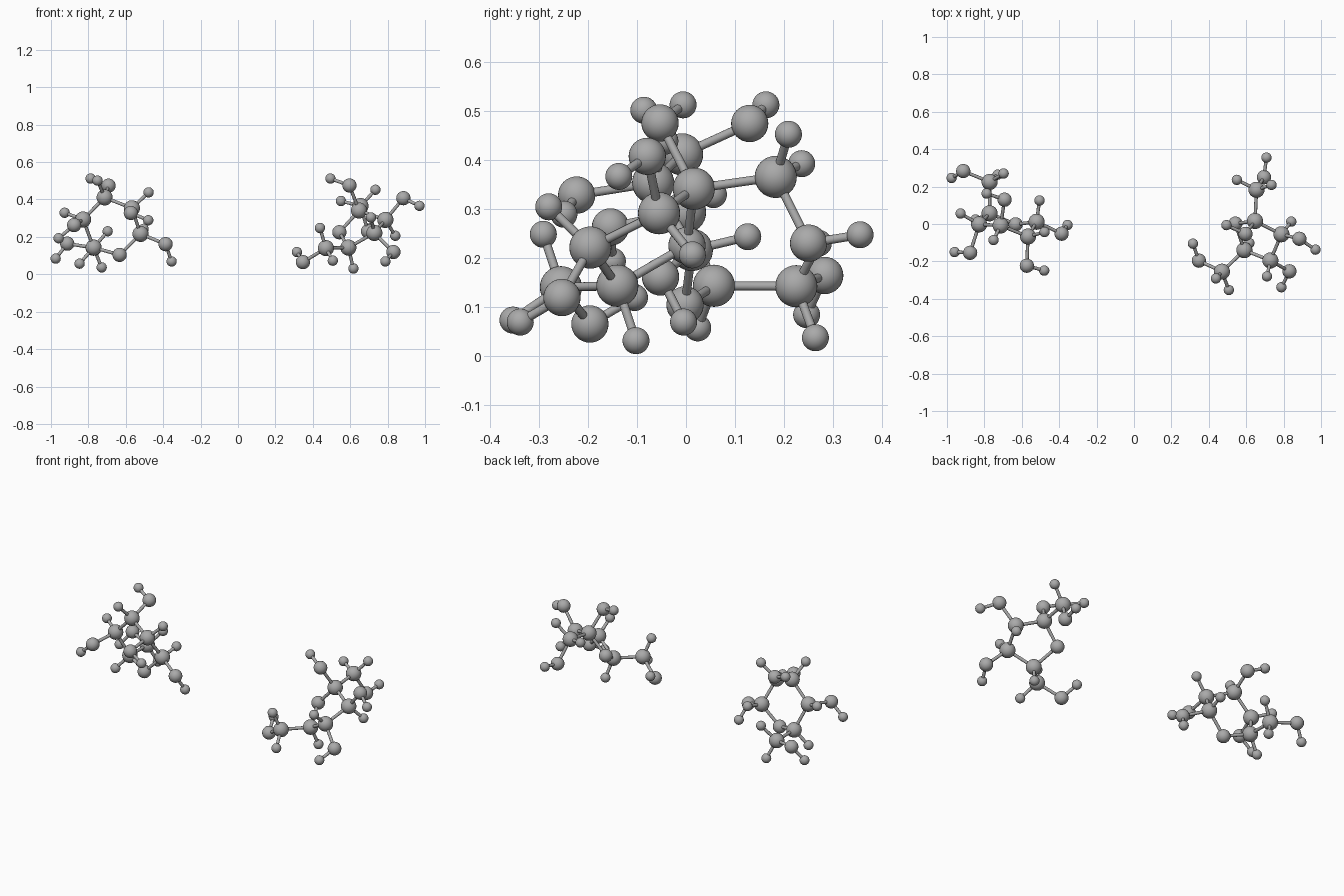
import bpy
from mathutils import Vector

cube = bpy.data.objects.get("Cube")
if cube:
    bpy.data.objects.remove(cube, do_unlink=True)

grey = bpy.data.materials.new("neutral_grey")
grey.use_nodes = True
grey.diffuse_color = (0.4, 0.4, 0.4, 1)
grey.node_tree.nodes["Principled BSDF"].inputs["Base Color"].default_value = grey.diffuse_color

RADIUS = {"carbon": 0.043, "oxygen": 0.038, "hydrogen": 0.0275}
BOND_RADIUS = 0.009


def finish(name):
    obj = bpy.context.object
    obj.name = name
    obj.data.materials.append(grey)
    bpy.ops.object.shade_smooth_by_angle()
    return obj


def add_atom(name, centre):
    element = name.split("_")[-1]
    bpy.ops.mesh.primitive_uv_sphere_add(
        segments=32, ring_count=16, radius=RADIUS[element], location=centre)
    finish(name)


def add_bond(name, start, end):
    axis = end - start
    bpy.ops.mesh.primitive_cylinder_add(
        vertices=16, radius=BOND_RADIUS, depth=axis.length, location=(start + end) / 2,
        rotation=axis.to_track_quat("Z", "Y").to_euler())
    finish(name)


def build_molecule(prefix, atoms, closing):
    """Each atom is (name, atom it hangs from, x, y, z); closing joins the ring ends."""
    centre = {name: Vector(place) for name, _, *place in atoms}
    for name, parent, *_ in atoms:
        add_atom(f"{prefix}_{name}", centre[name])
        if parent:
            add_bond(f"{prefix}_bond_to_{name}", centre[parent], centre[name])
    first, last = closing
    add_bond(f"{prefix}_ring_closing_bond", centre[first], centre[last])


# Six-sided ring molecule on the model's right
build_molecule("hexagon", [
    # ring
    ("ring_oxygen", None, -.633, -.002, .104),
    ("east_carbon", "ring_oxygen", -.521, .012, .216),
    ("upper_carbon", "east_carbon", -.567, -.067, .353),
    ("top_carbon", "upper_carbon", -.713, -.008, .411),
    ("west_carbon", "top_carbon", -.828, -.002, .293),
    ("lower_carbon", "west_carbon", -.772, .057, .143),
    # rear arm
    ("arm_carbon", "lower_carbon", -.772, .225, .142),
    ("arm_oxygen", "arm_carbon", -.913, .283, .164),
    ("arm_tip_hydrogen", "arm_oxygen", -.975, .246, .084),
    ("arm_high_hydrogen", "arm_carbon", -.697, .27, .23),
    ("arm_low_hydrogen", "arm_carbon", -.729, .264, .037),
    # hydrogens and hydroxyl groups around the ring
    ("lower_hydrogen", "lower_carbon", -.847, .024, .057),
    ("west_hydrogen", "west_carbon", -.927, .056, .329),
    ("west_oxygen", "west_carbon", -.876, -.154, .263),
    ("west_tip_hydrogen", "west_oxygen", -.959, -.15, .193),
    ("top_hydrogen", "top_carbon", -.751, -.086, .501),
    ("top_oxygen", "top_carbon", -.692, .13, .474),
    ("top_tip_hydrogen", "top_oxygen", -.788, .163, .512),
    ("upper_hydrogen", "upper_carbon", -.478, -.043, .438),
    ("upper_oxygen", "upper_carbon", -.573, -.223, .328),
    ("upper_tip_hydrogen", "upper_oxygen", -.48, -.249, .289),
    ("east_hydrogen", "east_carbon", -.505, .126, .243),
    ("east_oxygen", "east_carbon", -.387, -.052, .161),
    ("east_tip_hydrogen", "east_oxygen", -.355, -.005, .069),
], ("lower_carbon", "ring_oxygen"))

# Five-sided ring molecule on the model's left
build_molecule("pentagon", [
    # ring
    ("ring_oxygen", None, .542, .002, .225),
    ("upper_carbon", "ring_oxygen", .647, .016, .341),
    ("east_carbon", "upper_carbon", .788, -.055, .291),
    ("front_carbon", "east_carbon", .729, -.195, .221),
    ("lower_carbon", "front_carbon", .59, -.14, .143),
    # rear arm
    ("rear_carbon", "upper_carbon", .655, .183, .365),
    ("rear_oxygen", "rear_carbon", .695, .25, .23),
    ("rear_tip_hydrogen", "rear_oxygen", .708, .355, .247),
    ("rear_high_hydrogen", "rear_carbon", .735, .209, .452),
    ("rear_side_hydrogen", "rear_carbon", .55, .236, .392),
    # front arm
    ("arm_carbon", "lower_carbon", .47, -.255, .14),
    ("arm_oxygen", "arm_carbon", .347, -.196, .065),
    ("arm_tip_hydrogen", "arm_oxygen", .315, -.105, .119),
    ("arm_high_hydrogen", "arm_carbon", .438, -.291, .248),
    ("arm_low_hydrogen", "arm_carbon", .507, -.353, .073),
    # hydrogens and hydroxyl groups around the ring
    ("upper_oxygen", "upper_carbon", .596, -.053, .475),
    ("upper_tip_hydrogen", "upper_oxygen", .494, -.006, .512),
    ("east_hydrogen", "east_carbon", .841, .013, .206),
    ("east_oxygen", "east_carbon", .884, -.079, .407),
    ("east_tip_hydrogen", "east_oxygen", .97, -.137, .366),
    ("front_hydrogen", "front_carbon", .711, -.28, .304),
    ("front_oxygen", "front_carbon", .831, -.253, .119),
    ("front_tip_hydrogen", "front_oxygen", .788, -.338, .069),
    ("lower_hydrogen", "lower_carbon", .617, -.102, .031),
], ("lower_carbon", "ring_oxygen"))
